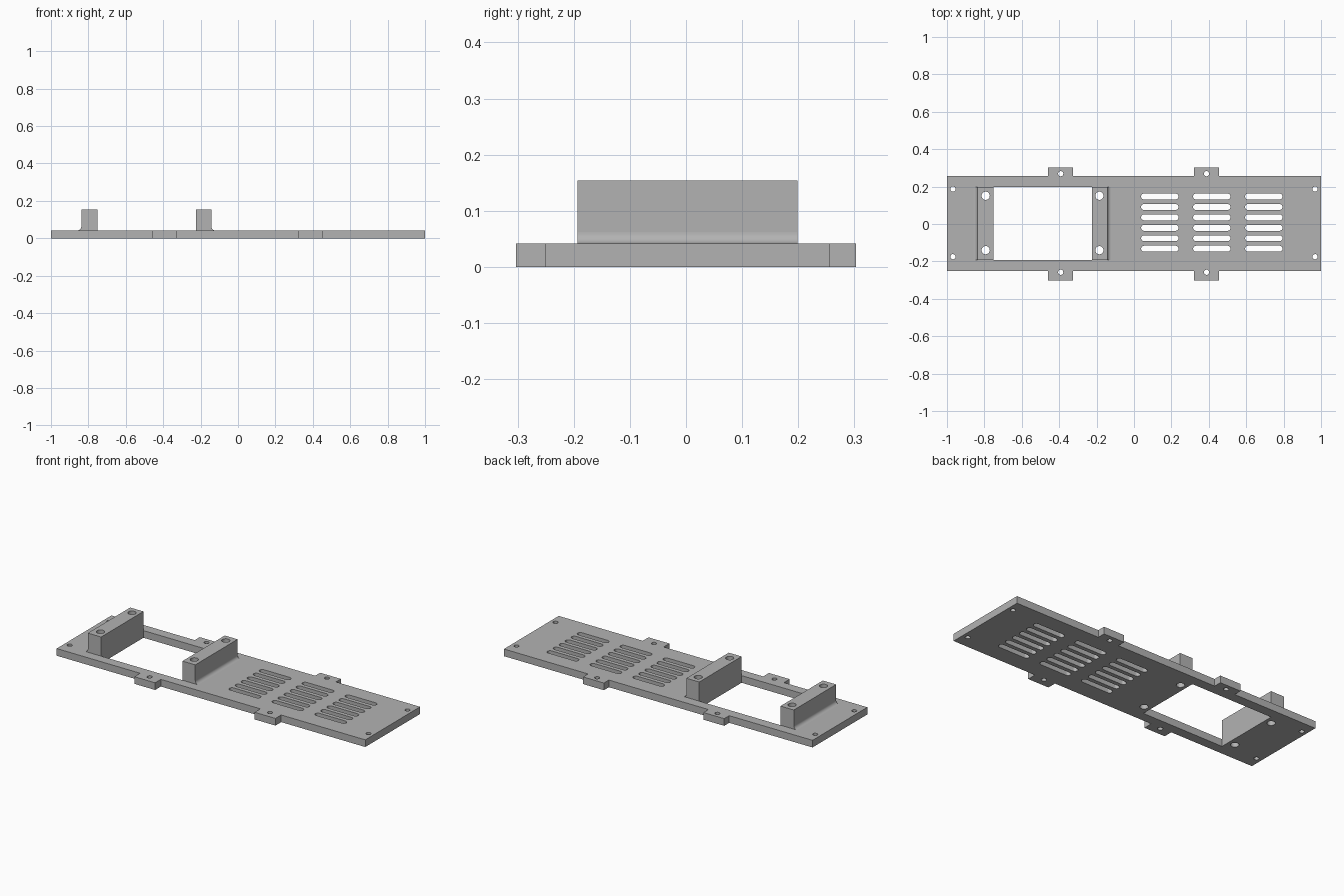
import bpy, bmesh
from math import sin, cos, pi, radians

cube = bpy.data.objects.get("Cube")
if cube:
    bpy.data.objects.remove(cube, do_unlink=True)

grey = bpy.data.materials.new("mid grey")
grey.use_nodes = True
grey.diffuse_color = (0.45, 0.45, 0.45, 1)
grey.node_tree.nodes["Principled BSDF"].inputs["Base Color"].default_value = (0.45, 0.45, 0.45, 1)

PLATE_TOP, BLOCK_TOP = 0.042, 0.154
Y0, Y1 = -0.193, 0.199          # window and block span


def arc(cx, cy, r, a0, a1, n):
    return [(cx + r * cos(a0 + (a1 - a0) * i / n), cy + r * sin(a0 + (a1 - a0) * i / n))
            for i in range(n + 1)]


def circle(cx, cy, r):
    return arc(cx, cy, r, 0, 2 * pi, 28)[:-1]


def rect(x0, x1, y0, y1):
    return [(x0, y0), (x1, y0), (x1, y1), (x0, y1)]


def slot(x0, x1, y, r):
    return arc(x1 - r, y, r, -pi / 2, pi / 2, 10) + arc(x0 + r, y, r, pi / 2, 3 * pi / 2, 10)


def finish(obj, bm):
    bmesh.ops.remove_doubles(bm, verts=bm.verts, dist=1e-5)
    bmesh.ops.recalc_face_normals(bm, faces=bm.faces)
    bm.to_mesh(obj.data)
    bm.free()
    obj.data.materials.clear()
    obj.data.materials.append(grey)
    bpy.ops.object.select_all(action="DESELECT")
    obj.select_set(True)
    bpy.context.view_layer.objects.active = obj
    bpy.ops.object.shade_smooth_by_angle(angle=radians(30))


def pierced_slab(name, loops, z0, z1):
    """Flat slab: the first loop is the outline, the others are holes."""
    curve = bpy.data.curves.new(name, "CURVE")
    curve.dimensions = "2D"
    curve.fill_mode = "BOTH"
    curve.extrude = (z1 - z0) / 2
    for loop in loops:
        spline = curve.splines.new("POLY")
        spline.points.add(len(loop) - 1)
        for p, (x, y) in zip(spline.points, loop):
            p.co = (x, y, 0, 1)
        spline.use_cyclic_u = True
    obj = bpy.data.objects.new(name, curve)
    bpy.context.collection.objects.link(obj)
    bpy.ops.object.select_all(action="DESELECT")
    obj.select_set(True)
    bpy.context.view_layer.objects.active = obj
    bpy.ops.object.convert(target="MESH")
    obj = bpy.context.view_layer.objects.active
    bm = bmesh.new()
    bm.from_mesh(obj.data)
    bmesh.ops.translate(bm, verts=bm.verts, vec=(0, 0, (z0 + z1) / 2))
    finish(obj, bm)


def fillet(name, x, side, r):
    """Concave strip joining a block's outer wall to the plate."""
    curve = arc(x + side * r, PLATE_TOP + r, r, -pi / 2, -pi / 2 - side * pi / 2, 8)
    bm = bmesh.new()
    face = bm.faces.new([bm.verts.new((px, Y0, pz)) for px, pz in [(x, PLATE_TOP)] + curve])
    ext = bmesh.ops.extrude_face_region(bm, geom=[face], use_keep_orig=True)
    bmesh.ops.translate(bm, vec=(0, Y1 - Y0, 0),
                        verts=[v for v in ext["geom"] if isinstance(v, bmesh.types.BMVert)])
    obj = bpy.data.objects.new(name, bpy.data.meshes.new(name))
    bpy.context.collection.objects.link(obj)
    finish(obj, bm)


# Plate outline with a pair of tabs on each long edge
tabs = [(-0.46, -0.325), (0.32, 0.455)]
outline = [(-1, -0.25)]
for a, b in tabs:
    outline += [(a, -0.25), (a, -0.303), (b, -0.303), (b, -0.25)]
outline += [(1, -0.25), (1, 0.257)]
for a, b in reversed(tabs):
    outline += [(b, 0.257), (b, 0.303), (a, 0.303), (a, 0.257)]
outline.append((-1, 0.257))

# Blocks: inner edge, outer edge, outward side
blocks = {"right_mount_block": (-0.752, -0.838, -1), "left_mount_block": (-0.225, -0.142, 1)}
block_holes = {name: [circle(hx, y, 0.022) for y in (-0.14, 0.151)]
               for name, hx in (("right_mount_block", -0.793), ("left_mount_block", -0.185))}

# Plate openings: window, screw holes, vent slots
holes = [rect(-0.752, -0.225, Y0, Y1)]
holes += [circle(x, y, 0.014) for x in (-0.968, 0.968) for y in (-0.175, 0.187)]
holes += [circle(x, y, 0.014) for x in (-0.392, 0.388) for y in (-0.258, 0.269)]
holes += [slot(x, x + 0.2, -0.132 + 0.0558 * i, 0.016) for x in (0.038, 0.316, 0.594) for i in range(6)]
for pair in block_holes.values():
    holes += pair
pierced_slab("base_plate", [outline] + holes, 0, PLATE_TOP)

# Mounting blocks with their fillets
for name, (inner, outer, side) in blocks.items():
    body = rect(min(inner, outer), max(inner, outer), Y0, Y1)
    pierced_slab(name, [body] + block_holes[name], PLATE_TOP, BLOCK_TOP)
    fillet(name + "_fillet", outer, side, 0.02)
